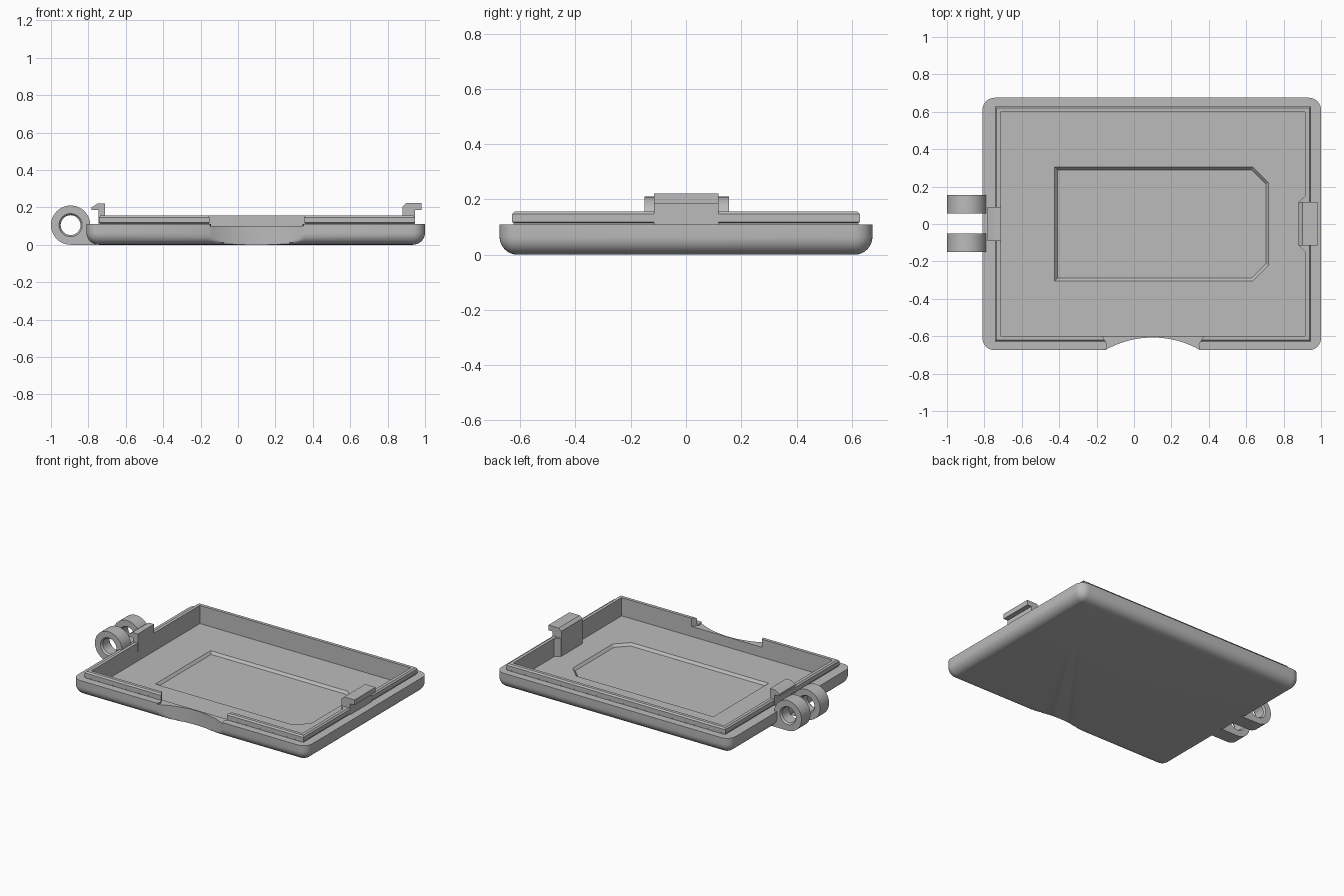
import bpy, bmesh, math

if "Cube" in bpy.data.objects:
    bpy.data.objects.remove(bpy.data.objects["Cube"])

plastic = bpy.data.materials.new("grey plastic")
plastic.diffuse_color = (0.5, 0.5, 0.5, 1)
plastic.use_nodes = True
plastic.node_tree.nodes["Principled BSDF"].inputs["Base Color"].default_value = plastic.diffuse_color


def loft(name, rings, closed=False):
    """Skin equal-length rings; cap the ends, or join last ring to first."""
    bm = bmesh.new()
    vs = [[bm.verts.new(p) for p in r] for r in rings]
    n = len(rings[0])
    pairs = list(zip(vs, vs[1:])) + ([(vs[-1], vs[0])] if closed else [])
    for a, b in pairs:
        for i in range(n):
            j = (i + 1) % n
            bm.faces.new((a[i], a[j], b[j], b[i]))
    if not closed:
        bm.faces.new(vs[0][::-1])
        bm.faces.new(vs[-1])
    bmesh.ops.recalc_face_normals(bm, faces=bm.faces)
    me = bpy.data.meshes.new(name)
    bm.to_mesh(me)
    bm.free()
    me.materials.append(plastic)
    ob = bpy.data.objects.new(name, me)
    bpy.context.collection.objects.link(ob)
    return ob


def activate(ob):
    bpy.ops.object.select_all(action='DESELECT')
    ob.select_set(True)
    bpy.context.view_layer.objects.active = ob


def cut(ob, cutter):
    m = ob.modifiers.new("cut", 'BOOLEAN')
    m.operation, m.solver, m.object = 'DIFFERENCE', 'EXACT', cutter
    activate(ob)
    bpy.ops.object.modifier_apply(modifier=m.name)


def at_z(pts, z):
    return [(x, y, z) for x, y in pts]


def at_y(pts, y):
    return [(x, y, z) for x, z in pts]


def rect(x0, x1, y):
    return [(x0, -y), (x1, -y), (x1, y), (x0, y)]


# Tray outline, inset by d, with a thumb notch scooped from the front edge
X0, X1, Y, R = -0.81, 1.0, 0.675, 0.065


def outline(d):
    r = max(R - d, 0.003)
    x0, x1, y = X0 + d, X1 - d, Y - d
    pts = []
    for i in range(33):
        x = -0.155 + 0.51 * i / 32
        arc = -1.12 + math.sqrt(0.513 ** 2 - (x - 0.1) ** 2)
        pts.append((x, max(-y, arc)))
    for cx, cy, a0 in ((x1 - r, -y + r, -90), (x1 - r, y - r, 0),
                       (x0 + r, y - r, 90), (x0 + r, -y + r, 180)):
        for k in range(9):
            a = math.radians(a0 + k * 11.25)
            pts.append((cx + r * math.cos(a), cy + r * math.sin(a)))
    return pts


# Tray body with rounded underside
rings = []
for k in range(9):
    t = math.radians(90 - k * 11.25)
    rings.append(at_z(outline(R * (1 - math.cos(t))), R * (1 - math.sin(t))))
rings.append(at_z(outline(0), 0.11))
tray = loft("tray", rings)

# Raised lip around the cavity, with a slim bead
lip_profile = [(0.026, 0.11), (0.026, 0.115), (0.031, 0.118), (0.031, 0.147),
               (0.022, 0.157), (0, 0.157), (0, 0.11)]
lip = loft("lip", [at_z(rect(-0.713 - o, 0.915 + o, 0.598 + o), z)
                   for o, z in lip_profile], closed=True)

# Cutters: cavity, shallow floor recess, gap in the lip at the thumb notch
cavity = rect(-0.713, 0.915, 0.598)
outer = [(-0.425, -0.305), (0.635, -0.305), (0.72, -0.22),
         (0.72, 0.22), (0.635, 0.305), (-0.425, 0.305)]
inner = [(-0.41, -0.29), (0.629, -0.29), (0.705, -0.214),
         (0.705, 0.214), (0.629, 0.29), (-0.41, 0.29)]
gap = [(-0.18, -0.58), (0.388, -0.58), (0.345, -0.642), (0.36, -0.72),
       (-0.158, -0.72), (-0.145, -0.642)]
cavity_cutter = loft("cavity_cutter", [at_z(cavity, 0.03), at_z(cavity, 0.3)])
recess_cutter = loft("recess_cutter", [at_z(inner, 0.013), at_z(outer, 0.03),
                                       at_z(outer, 0.06)])
gap_cutter = loft("gap_cutter", [at_z(gap, 0.1), at_z(gap, 0.3)])
for c in (cavity_cutter, recess_cutter, gap_cutter):
    cut(tray, c)
cut(lip, gap_cutter)
for c in (cavity_cutter, recess_cutter, gap_cutter):
    bpy.data.objects.remove(c)


# Hinge knuckles: round eye with a flat-bottomed arm into the tray
def knuckle(name, y0, y1):
    cx, cz, r, n = -0.895, 0.105, 0.105, 48

    def eye(rad):
        return [(cx + rad * math.cos(2 * math.pi * k / n),
                 cz + rad * math.sin(2 * math.pi * k / n)) for k in range(n)]
    shell = []
    for k in range(n):
        a = 2 * math.pi * k / n
        t = r
        if k > 36:
            t = min(r / abs(math.sin(a)), 0.175 / abs(math.cos(a)))
        shell.append((cx + t * math.cos(a), cz + t * math.sin(a)))
    return loft(name, [at_y(shell, y0), at_y(shell, y1), at_y(eye(0.062), y1),
                       at_y(eye(0.053), y1 - 0.012), at_y(eye(0.053), y0 + 0.012),
                       at_y(eye(0.062), y0)], closed=True)


knuckle_back = knuckle("hinge_knuckle_back", 0.055, 0.155)
knuckle_front = knuckle("hinge_knuckle_front", -0.15, -0.05)

# Snap hooks at both ends
hook = [(-0.711, 0.1), (-0.711, 0.22), (-0.752, 0.22), (-0.783, 0.2),
        (-0.783, 0.185), (-0.746, 0.185), (-0.746, 0.1)]
hinge_hook = loft("hinge_side_hook", [at_y(hook, -0.09), at_y(hook, 0.09)])
latch = [(0.88, 0.03), (0.88, 0.205), (0.9, 0.222), (0.98, 0.222),
         (0.98, 0.186), (0.947, 0.186), (0.947, 0.03)]
latch_hook = loft("latch_hook", [at_y(latch, -0.115), at_y(latch, 0.118)])
web = [(0.92, -0.155), (0.882, -0.115), (0.882, 0.118), (0.92, 0.155)]
latch_base = loft("latch_base", [at_z(web, 0.03), at_z(web, 0.155)])

# Smooth the curves, keep the edges crisp
for ob in (tray, lip, knuckle_back, knuckle_front):
    activate(ob)
    bpy.ops.object.shade_smooth_by_angle(angle=math.radians(30))
